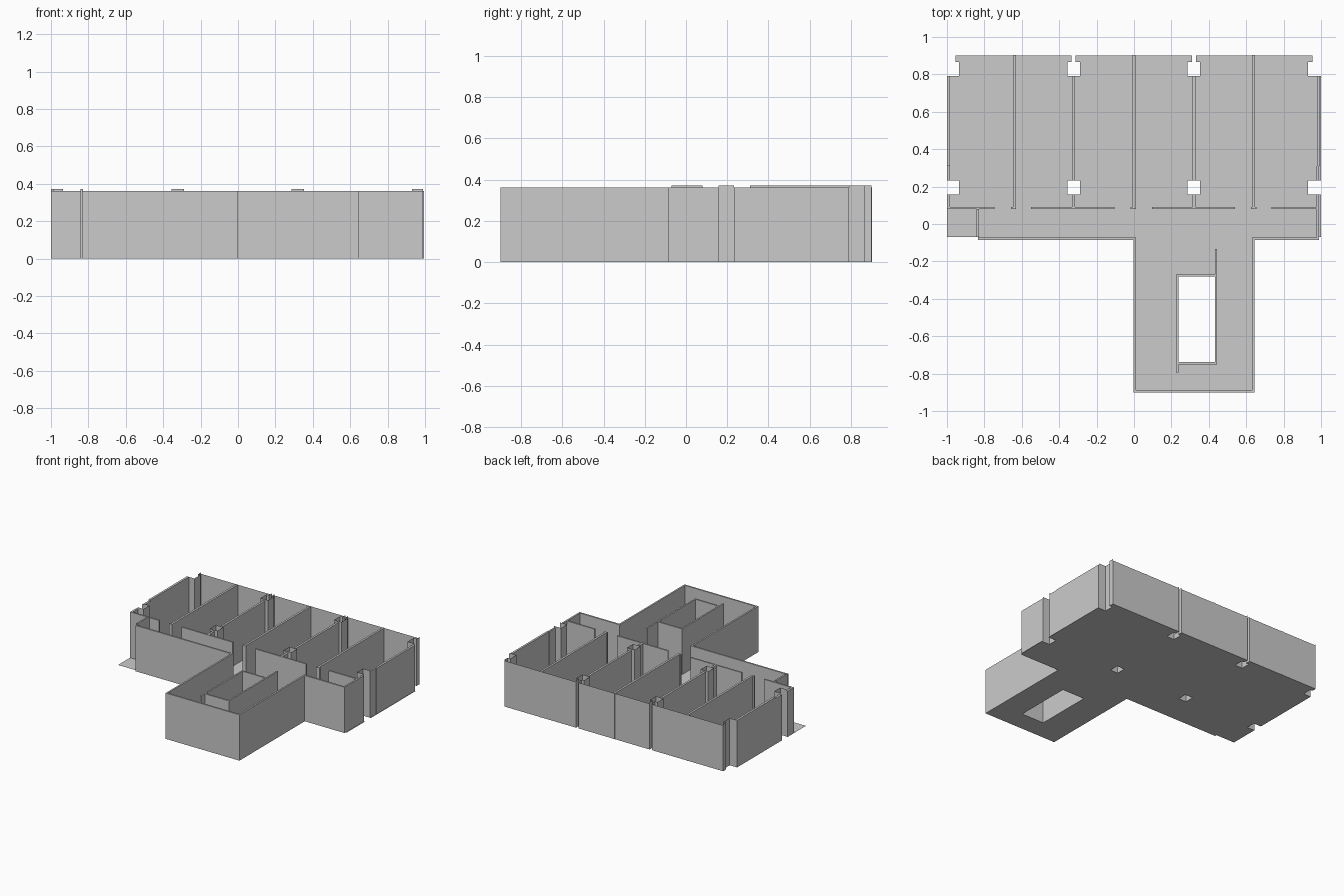
import bpy, bmesh

if "Cube" in bpy.data.objects:
    bpy.data.objects.remove(bpy.data.objects["Cube"])

H, HC = 0.362, 0.372      # wall height, raised column height


def finish(name, bm):
    me = bpy.data.meshes.new(name)
    bm.to_mesh(me)
    bm.free()
    ob = bpy.data.objects.new(name, me)
    bpy.context.collection.objects.link(ob)
    return ob


def wall(name, x0, x1, y0, y1, h=H):
    bm = bmesh.new()
    bmesh.ops.create_cube(bm, size=1)
    for v in bm.verts:
        v.co = ((x0 + x1) / 2 + v.co.x * (x1 - x0),
                (y0 + y1) / 2 + v.co.y * (y1 - y0),
                (v.co.z + 0.5) * h)
    return finish(name, bm)


def sheet(name, pts, h=HC, closed=False):
    # thin vertical sheet following a plan outline
    bm = bmesh.new()
    low = [bm.verts.new((x, y, 0)) for x, y in pts]
    top = [bm.verts.new((x, y, h)) for x, y in pts]
    n = len(pts)
    for i in range(n if closed else n - 1):
        j = (i + 1) % n
        bm.faces.new((low[i], low[j], top[j], top[i]))
    return finish(name, bm)


COLS = (-0.323, 0.32)              # inner column centres
F0, F1, B0, B1 = 0.158, 0.232, 0.79, 0.865   # front / back column depth
R, G = 0.033, 0.011                # column half width, notch half width

# Floor: plan rectangles minus column and shaft openings
solid = [(-1, 1, -0.07, 0.9), (-0.835, 0.99, -0.085, 0.0), (0, 0.64, -0.9, 0.0)]
holes = [(0.237, 0.433, -0.737, -0.282)]
for a, b in ((F0, F1), (B0, B1)):
    holes += [(-1, -0.935, a, b), (0.93, 1, a, b)]
    holes += [(c - R, c + R, a, b) for c in COLS]
holes += [(c - G, c + G, B1, 0.9) for c in COLS]
holes += [(-1, -0.955, B1, 0.9), (0.955, 1, B1, 0.9)]
xs = sorted({v for r in solid + holes for v in r[:2]})
ys = sorted({v for r in solid + holes for v in r[2:]})


def inside(x, y, rects):
    return any(a < x < b and c < y < d for a, b, c, d in rects)


bm = bmesh.new()
for xa, xb in zip(xs, xs[1:]):
    for ya, yb in zip(ys, ys[1:]):
        mx, my = (xa + xb) / 2, (ya + yb) / 2
        if inside(mx, my, solid) and not inside(mx, my, holes):
            bm.faces.new([bm.verts.new((x, y, 0)) for x, y in
                          ((xa, ya), (xb, ya), (xb, yb), (xa, yb))])
bmesh.ops.remove_doubles(bm, verts=bm.verts, dist=1e-5)
bmesh.ops.dissolve_limit(bm, angle_limit=0.01, verts=bm.verts, edges=bm.edges)
finish("floor", bm)

# Inner columns: closed tubes in front, notched tubes at the back
for c in COLS:
    sheet("inner_column", [(c - R, F0), (c + R, F0), (c + R, F1), (c - R, F1)], closed=True)
    half = [(G, 0.9), (G, B1), (R, B1), (R, B0)]
    sheet("back_column", [(c - x, y) for x, y in half] +
          [(c + x, y) for x, y in reversed(half)])

# Edge columns: open to the outside
for s, xi in ((-1, -0.935), (1, 0.93)):
    sheet("edge_column", [(s * 0.99, F0), (xi, F0), (xi, F1), (s * 0.99, F1)])
    sheet("corner_column", [(s * 0.99, B0), (xi, B0), (xi, B1), (s * 0.955, B1), (s * 0.955, 0.9)])

# Back facade panels between the seams
edges = [-0.955, -0.648, -0.632, COLS[0] - G, COLS[0] + G, -0.008, 0.008,
         COLS[1] - G, COLS[1] + G, 0.632, 0.648, 0.955]
for a, b in zip(edges[::2], edges[1::2]):
    sheet("back_panel", [(a, 0.9), (b, 0.9)], H)

# Room partitions
for x in (-0.64, 0, 0.64):
    wall("partition", x - 0.008, x + 0.008, 0.092, 0.903)
for c in COLS:
    wall("partition_front", c - 0.008, c + 0.008, 0.092, F0)
    wall("partition_middle", c - 0.008, c + 0.008, F1, B0)

# Corridor wall with door gaps
for a, b in ((-1, -0.745), (-0.658, -0.632), (-0.55, -0.105), (-0.018, 0.012),
             (0.095, 0.54), (0.625, 0.655), (0.735, 0.985)):
    wall("corridor_wall", a, b, 0.08, 0.092)

# Side walls
wall("left_wall", -1, -0.983, 0.31, B0, HC)
wall("left_wall_low", -1, -0.983, F1, 0.31)
wall("left_wall_front", -1, -0.983, 0.092, F0)
wall("right_wall", 0.979, 0.995, 0.31, B0)
wall("right_wall_low", 0.977, 0.99, F1, 0.31)
wall("right_wall_front", 0.977, 0.99, -0.085, F0)

# Corridor front walls and end wall
wall("end_wall", -0.842, -0.83, -0.07, 0.08, HC)
wall("front_wall_left", -0.835, 0.01, -0.085, -0.072)
wall("front_wall_right", 0.63, 0.977, -0.085, -0.072)

# Front wing
wall("wing_left_wall", -0.003, 0.01, -0.9, -0.085)
wall("wing_right_wall", 0.63, 0.643, -0.9, -0.085)
wall("wing_front_wall", 0.01, 0.63, -0.9, -0.887)

# Service shaft
wall("shaft_left_wall", 0.225, 0.237, -0.795, -0.27)
wall("shaft_right_wall", 0.433, 0.445, -0.75, -0.135)
wall("shaft_back_wall", 0.237, 0.433, -0.282, -0.27)
wall("shaft_front_wall", 0.237, 0.433, -0.75, -0.737)
